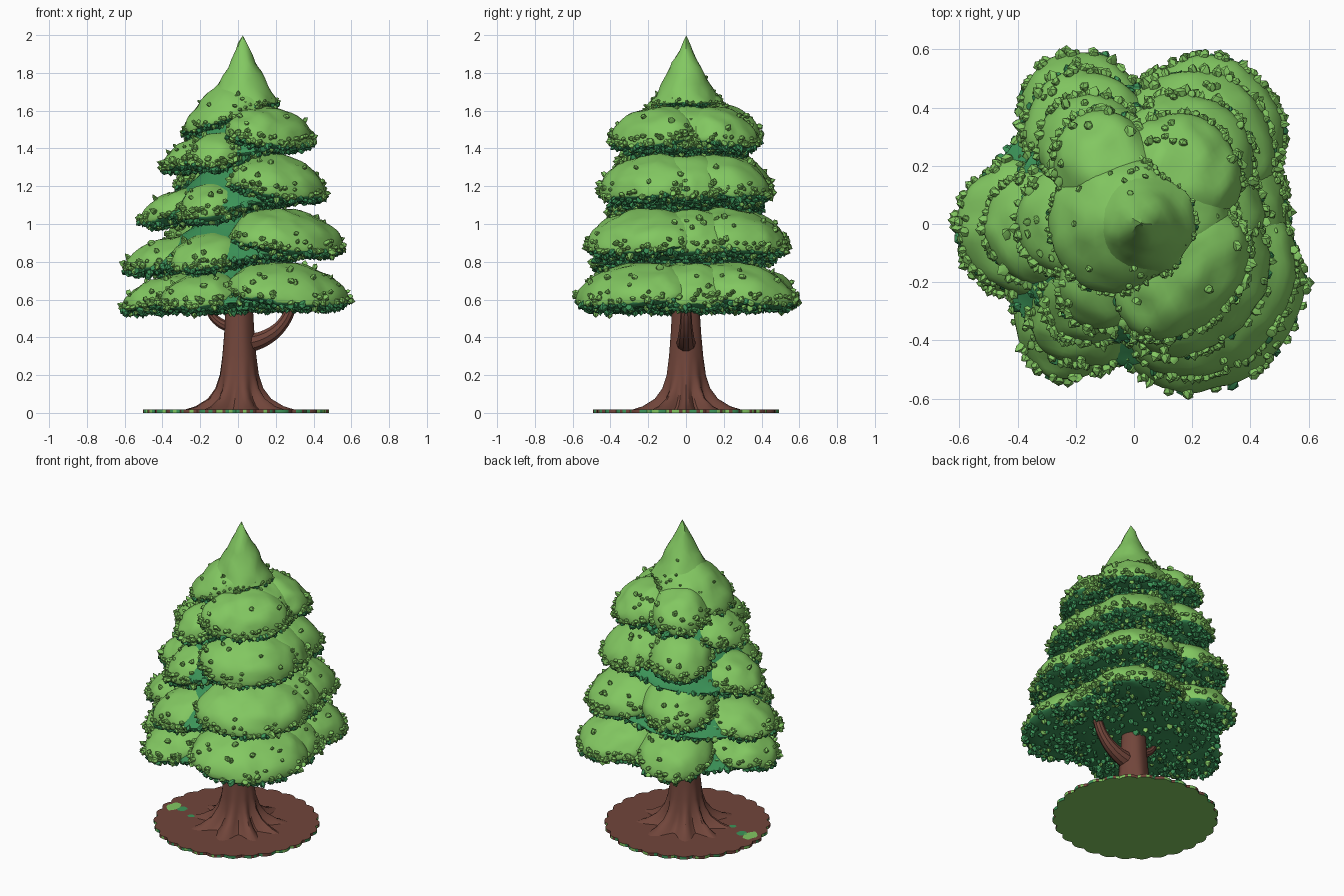
import bpy, bmesh, math, random
from math import sin, cos, pi, radians
from mathutils import Vector, Matrix, noise

random.seed(4)
if "Cube" in bpy.data.objects:
    bpy.data.objects.remove(bpy.data.objects["Cube"])


def material(name, rgb):
    m = bpy.data.materials.new(name)
    m.use_nodes = True
    m.diffuse_color = (*rgb, 1)
    m.node_tree.nodes["Principled BSDF"].inputs["Base Color"].default_value = (*rgb, 1)
    return m


LIGHT = material("light green", (0.225, 0.575, 0.12))
DARK = material("dark green", (0.045, 0.3, 0.1))
BARK = material("bark brown", (0.165, 0.06, 0.043))


def make_object(name, verts, faces, mats, indices=None):
    mesh = bpy.data.meshes.new(name)
    mesh.from_pydata(verts, [], faces)
    for m in mats:
        mesh.materials.append(m)
    if indices:
        mesh.polygons.foreach_set("material_index", indices)
    obj = bpy.data.objects.new(name, mesh)
    bpy.context.scene.collection.objects.link(obj)
    return obj


def icosphere(level):
    bm = bmesh.new()
    bmesh.ops.create_icosphere(bm, subdivisions=level, radius=1)
    bm.verts.index_update()
    verts = [v.co.copy() for v in bm.verts]
    faces = [[v.index for v in f.verts] for f in bm.faces]
    bm.free()
    return verts, faces


BALL, BALL_FACES = icosphere(4)
KNOB, KNOB_FACES = icosphere(1)


def foliage(name, shape, top=0, density=1.0, size=0.02, inner_limit=-2):
    """Bend a sphere into a leafy mass and scatter leaf knobs on rim and underside."""
    verts = []
    for p in BALL:
        q = shape(p)
        verts.append(q + noise.noise_vector(q * 11) * 0.015)
    faces, mats, tints = list(BALL_FACES), [], []
    for f in BALL_FACES:
        a, b, c = (verts[i] for i in f)
        n = (b - a).cross(c - a).normalized()
        under = n.z < -0.45
        mats.append(1 if under else top)
        where = sum((BALL[i] for i in f), Vector((0, 0, 0))) / 3
        # knobs crowd the rim and underside and thin out on top
        if under:
            chance = 0.23
        elif top == 1 or where.z > 0.85:
            chance = 0
        else:
            chance = 0.3 if where.z < 0.25 else 0.04
        if where.x < inner_limit or random.random() > chance * density:
            continue
        centre = (a + b + c) / 3 + n * 0.003
        turn = n.to_track_quat('Z', 'Y').to_matrix()
        s = size * random.uniform(0.7, 1.15)
        stretch = Matrix.Diagonal((s, s * random.uniform(0.7, 1), s * random.uniform(0.9, 1.4)))
        start = len(verts)
        verts += [centre + turn @ stretch @ (k * random.uniform(0.7, 1.2)) for k in KNOB]
        faces += [[i + start for i in kf] for kf in KNOB_FACES]
        tints += [int(under and random.random() < 0.85)] * len(KNOB_FACES)
    make_object(name, verts, faces, [LIGHT, DARK], mats + tints)


def lobe_shape(angle, reach, width, rim, height):
    def shape(p):
        r = reach * (0.55 + 0.43 * p.x)
        t = width * p.y
        z = rim + 0.075 - 0.045 * p.x + p.z * (0.62 * height if p.z > 0 else 0.06)
        return Vector((r * cos(angle) - t * sin(angle), r * sin(angle) + t * cos(angle), z))
    return shape


def skirt_shape(cx, radius, rim, height, tilt, power):
    def shape(p):
        inward = max(0, 1 - math.hypot(p.x, p.y))
        rise = height * inward ** power if p.z > 0 else 0.04 * p.z
        return Vector((cx + radius * p.x, radius * p.y, rim + 0.04 + rise + tilt * radius * p.x))
    return shape


# Branch tiers: reach, rim height, thickness, drop of the right-hand side, width factor
TIERS = [(0.61, 0.55, 0.27, 0.02, 1), (0.6, 0.83, 0.27, 0.1, 1),
         (0.51, 1.12, 0.27, 0.13, 1), (0.4, 1.39, 0.24, 0.12, 1.15)]
# Lobes round each tier: name, angle, reach factor, width factor, drop factor
LOBES = [("left_front", -43, 1.1, 0.57, 0), ("left", 5, 0.9, 0.42, 0),
         ("left_back", 50, 1.1, 0.47, 0), ("back_right", 117, 1.07, 0.37, -0.2),
         ("right", 180, 1.03, 0.4, 1), ("front_right", 240, 1.0, 0.35, 0.85)]

for level, (reach, rim, height, drop, broad) in enumerate(TIERS, 1):
    for name, angle, far, wide, lower in LOBES:
        a = radians(angle + random.uniform(-3, 3))
        # the middle tiers are narrower from front to back
        squeeze = 1 - 0.1 * abs(sin(a)) * (level in (2, 3))
        foliage(f"tier_{level}_{name}_lobe",
                lobe_shape(a, reach * far * squeeze, reach * wide * broad, rim - drop * lower,
                           height * (1 - 0.25 * max(0, lower))), inner_limit=-0.5)
    foliage(f"tier_{level}_inner_skirt",
            skirt_shape(-0.02, reach * 0.8, rim - drop * 0.5, height + 0.06,
                        drop * 0.6 / reach, 0.9), top=1, density=2.2)

# Crown: tilted skirt and pointed tip
foliage("crown_skirt", skirt_shape(-0.06, 0.235, 1.52, 0.22, 0.33, 0.55), density=0.9, size=0.014)


def tip_shape(p):
    r = min(1, math.hypot(p.x, p.y))
    rise = 0.32 * (1 - r) ** 1.25 + 0.04 * (1 - r ** 4) if p.z > 0 else 0.03 * p.z
    return Vector((0.025 + 0.185 * p.x, 0.185 * p.y, 1.64 + rise))


foliage("crown_tip", tip_shape, density=0.45, size=0.012)

# Trunk with flared roots
PROFILE = [(0.25, 0.012), (0.195, 0.035), (0.147, 0.075), (0.118, 0.13), (0.102, 0.2),
           (0.09, 0.3), (0.08, 0.42), (0.071, 0.58), (0.05, 1.1), (0.02, 1.65)]
SEG = 72
verts, faces = [], []
for r, z in PROFILE:
    ridge = 0.27 * max(0, 1 - z / 0.24) ** 1.5
    for i in range(SEG):
        a = 2 * pi * i / SEG
        rr = r * (1 + ridge * cos(9 * a + 0.8 * sin(2 * a)) + 0.025 * sin(5 * a + z * 4))
        verts.append((0.005 + rr * cos(a), rr * sin(a), z))
for j in range(len(PROFILE) - 1):
    for i in range(SEG):
        k = (i + 1) % SEG
        faces.append((j * SEG + i, j * SEG + k, (j + 1) * SEG + k, (j + 1) * SEG + i))
make_object("trunk", verts, faces, [BARK])


# Bare lower branches
def branch(name, points):
    curve = bpy.data.curves.new(name, 'CURVE')
    curve.dimensions = '3D'
    curve.bevel_depth = 1
    curve.bevel_resolution = 3
    curve.use_fill_caps = True
    spline = curve.splines.new('BEZIER')
    spline.bezier_points.add(len(points) - 1)
    for bp, (x, z, r) in zip(spline.bezier_points, points):
        bp.co = (x, 0, z)
        bp.radius = r
        bp.handle_left_type = bp.handle_right_type = 'AUTO'
    curve.materials.append(BARK)
    obj = bpy.data.objects.new(name, curve)
    bpy.context.scene.collection.objects.link(obj)
    bpy.ops.object.select_all(action='DESELECT')
    obj.select_set(True)
    bpy.context.view_layer.objects.active = obj
    bpy.ops.object.convert(target='MESH')


branch("left_branch", [(0.03, 0.36, 0.055), (0.15, 0.4, 0.043), (0.235, 0.47, 0.033), (0.3, 0.6, 0.026)])
branch("right_branch", [(-0.03, 0.45, 0.033), (-0.1, 0.48, 0.026), (-0.145, 0.53, 0.021), (-0.17, 0.64, 0.016)])

# Scalloped ground disc, green beneath with a mottled edge
N = 168
ring = [(a, 0.475 + 0.02 * abs(sin(a * 14))) for a in (2 * pi * i / N for i in range(N))]
verts = [(r * cos(a) - 0.01, r * sin(a), z) for z in (0, 0.018) for a, r in ring]
faces = [list(range(N))[::-1], list(range(N, 2 * N))]
faces += [(i, (i + 1) % N, N + (i + 1) % N, N + i) for i in range(N)]
edge = [random.choice((0, 0, 1, 2)) for i in range(N // 4) for step in range(4)]
make_object("ground_disc", verts, faces, [BARK, LIGHT, DARK], [1, 0] + edge)


# Fallen leaf patches
def patch(name, x, y, rx, ry, mat):
    pts = [(x + rx * cos(2 * pi * i / 14) * random.uniform(0.85, 1.1),
            y + ry * sin(2 * pi * i / 14) * random.uniform(0.85, 1.1), 0.021) for i in range(14)]
    make_object(name, pts, [list(range(14))], [mat])


patch("light_leaf_patch", -0.43, -0.05, 0.04, 0.06, LIGHT)
patch("dark_leaf_patch", -0.37, -0.05, 0.03, 0.035, DARK)
patch("small_leaf_patch", -0.27, -0.1, 0.022, 0.02, DARK)

# Soft shading with crisp facets
meshes = [o for o in bpy.context.scene.objects if o.type == 'MESH']
for o in meshes:
    o.select_set(True)
bpy.context.view_layer.objects.active = meshes[0]
bpy.ops.object.shade_smooth_by_angle(angle=radians(30))
